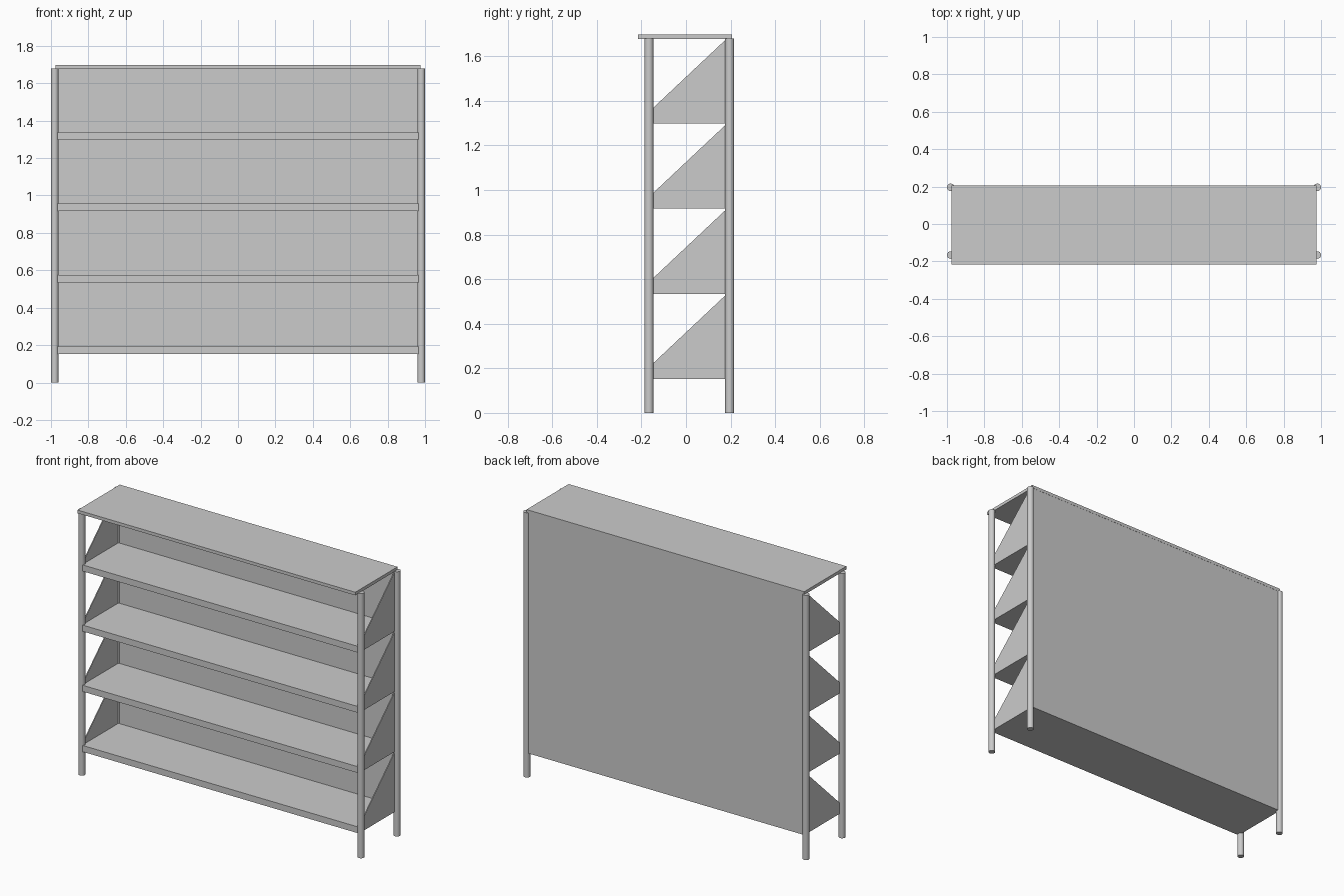
import bpy, bmesh

if "Cube" in bpy.data.objects:
    bpy.data.objects.remove(bpy.data.objects["Cube"])

END = 0.975          # half length of shelves, back and top
BASE, STEP = 0.152, 0.382


def finish(bm, name):
    bmesh.ops.recalc_face_normals(bm, faces=bm.faces)
    mesh = bpy.data.meshes.new(name)
    bm.to_mesh(mesh)
    bm.free()
    obj = bpy.data.objects.new(name, mesh)
    bpy.context.collection.objects.link(obj)
    return obj


def slab(name, x0, x1, profile):
    """Extrude a (y, z) profile along x."""
    bm = bmesh.new()
    face = bm.faces.new([bm.verts.new((x0, y, z)) for y, z in profile])
    ext = bmesh.ops.extrude_face_region(bm, geom=[face])["geom"]
    verts = [v for v in ext if isinstance(v, bmesh.types.BMVert)]
    bmesh.ops.translate(bm, verts=verts, vec=(x1 - x0, 0, 0))
    return finish(bm, name)


def board(name, y0, y1, z0, z1):
    return slab(name, -END, END, [(y0, z0), (y1, z0), (y1, z1), (y0, z1)])


# Round corner posts
for depth, y in (("front", -0.166), ("back", 0.196)):
    for side, x in (("left", -0.98), ("right", 0.98)):
        bpy.ops.mesh.primitive_cylinder_add(
            vertices=32, radius=0.02, depth=1.68, location=(x, y, 0.84))
        bpy.context.object.name = f"{depth}_{side}_post"
        bpy.ops.object.shade_smooth_by_angle()

# Overhanging top and full back panel
board("top_board", -0.216, 0.207, 1.677, 1.697)
board("back_panel", 0.185, 0.206, BASE, 1.677)

# Shelves with sloped side panels
for i in range(4):
    z = BASE + i * STEP
    board(f"shelf_{i + 1}", -0.18, 0.185, z, z + 0.04)
    slope = [(-0.18, z), (0.19, z), (0.19, z + 0.388), (-0.18, z + 0.04)]
    slab(f"left_side_panel_{i + 1}", -END, -END + 0.006, slope)
    slab(f"right_side_panel_{i + 1}", END - 0.006, END, slope)
